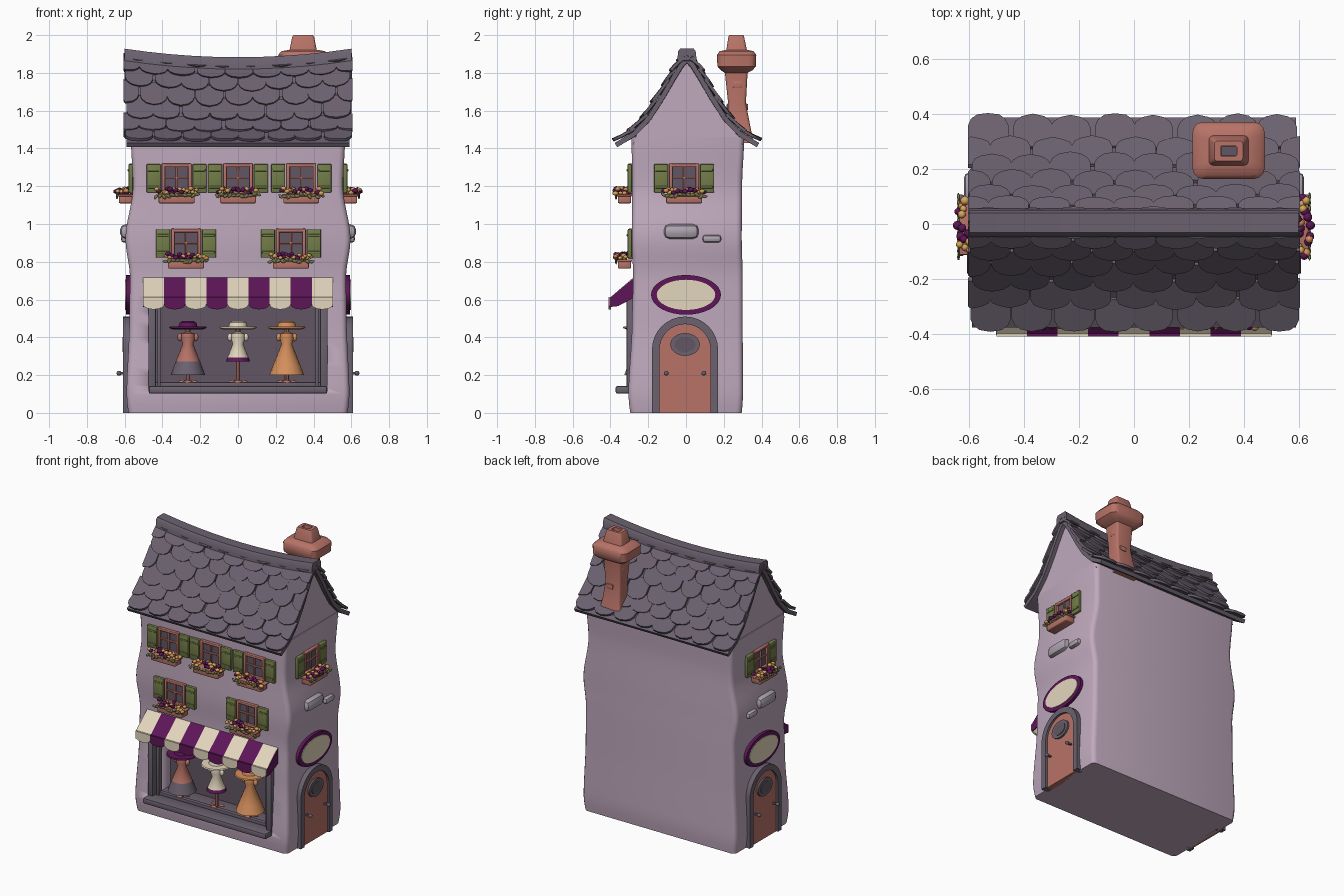
import bpy, bmesh, math, random
from mathutils import Matrix, Vector

random.seed(4)
if "Cube" in bpy.data.objects:
    bpy.data.objects.remove(bpy.data.objects["Cube"])

PALETTE = dict(lilac_wall=(190, 168, 188), slate=(106, 97, 110), brick=(182, 114, 103), olive=(114, 124, 74),
               plum=(94, 28, 88), cream=(226, 213, 188), orange=(212, 142, 92), ochre=(214, 165, 92),
               stone=(172, 162, 174), dark_interior=(98, 87, 99))
MATS = {}
for key, rgb in PALETTE.items():
    m = bpy.data.materials.new(key)
    m.use_nodes = True
    col = [(c / 255) ** 2.2 for c in rgb] + [1]
    m.diffuse_color = col
    bsdf = m.node_tree.nodes["Principled BSDF"]
    bsdf.inputs["Base Color"].default_value = col
    bsdf.inputs["Roughness"].default_value = 0.8
    MATS[key] = m

T = Matrix.Translation
SIDE = Matrix.Rotation(math.pi / 2, 4, 'Z')      # turns a front-facing part to face +x
FLIP = Matrix.Diagonal((-1, 1, 1, 1))


class Part:
    """Collects coloured pieces in one mesh object."""
    def __init__(self, name, M=Matrix()):
        self.name, self.M, self.bm, self.slots = name, M, bmesh.new(), []

    def add(self, bm, mat, M=Matrix()):
        if mat not in self.slots:
            self.slots.append(mat)
        for f in bm.faces:
            f.material_index = self.slots.index(mat)
        bm.transform(self.M @ M)
        bmesh.ops.recalc_face_normals(bm, faces=bm.faces)
        me = bpy.data.meshes.new("piece")
        bm.to_mesh(me)
        self.bm.from_mesh(me)
        bpy.data.meshes.remove(me)
        bm.free()

    def box(self, size, loc, mat, bevel=0.004):
        bm = bmesh.new()
        bmesh.ops.create_cube(bm, size=1, matrix=T(loc) @ Matrix.Diagonal((*size, 1)))
        if bevel:
            bmesh.ops.bevel(bm, geom=bm.edges[:], offset=bevel, segments=2, profile=0.5, affect='EDGES')
        self.add(bm, mat)

    def ball(self, size, loc, mat, detail=2, turn=0):
        bm = bmesh.new()
        bmesh.ops.create_icosphere(bm, subdivisions=detail, radius=1)
        self.add(bm, mat, T(loc) @ Matrix.Rotation(turn, 4, 'Y') @ Matrix.Diagonal((*size, 1)))

    def loft(self, rings, mat):
        bm = bmesh.new()
        vs = [[bm.verts.new(p) for p in r] for r in rings]
        for a, b in zip(vs, vs[1:]):
            for i in range(len(a)):
                j = (i + 1) % len(a)
                bm.faces.new((a[i], a[j], b[j], b[i]))
        bm.faces.new(vs[0])
        bm.faces.new(vs[-1])
        self.add(bm, mat)

    def slab(self, outline, y0, y1, mat):
        self.loft([[(x, y, z) for x, z in outline] for y in (y0, y1)], mat)

    def lathe(self, profile, x, y, mat, n=16):
        self.loft([[(x + r * math.cos(k * math.tau / n), y + r * math.sin(k * math.tau / n), z)
                    for k in range(n)] for r, z in profile], mat)

    def done(self, angle=40):
        me = bpy.data.meshes.new(self.name)
        self.bm.to_mesh(me)
        self.bm.free()
        for s in self.slots:
            me.materials.append(MATS[s])
        ob = bpy.data.objects.new(self.name, me)
        bpy.context.collection.objects.link(ob)
        bpy.ops.object.select_all(action='DESELECT')
        ob.select_set(True)
        bpy.context.view_layer.objects.active = ob
        bpy.ops.object.shade_smooth_by_angle(angle=math.radians(angle))
        return ob


def rrect(cx, cy, hx, hy, r, z):
    """Rounded rectangle ring at height z."""
    pts = []
    for q, (sx, sy) in enumerate(((1, 1), (-1, 1), (-1, -1), (1, -1))):
        for k in range(4):
            a = (q + k / 3) * math.pi / 2
            pts.append((cx + sx * (hx - r) + r * math.cos(a), cy + sy * (hy - r) + r * math.sin(a), z))
    return pts


def ellipse(rx, rz, cz=0, n=32):
    return [(rx * math.cos(k * math.tau / n), cz + rz * math.sin(k * math.tau / n)) for k in range(n)]


def arch(r, spring, n=16):
    return [(r, 0)] + [(r * math.cos(k * math.pi / n), spring + r * math.sin(k * math.pi / n))
                       for k in range(n + 1)] + [(-r, 0)]


def blend(table, z):
    """Smooth lookup in a table keyed by its first column."""
    for a, b in zip(table, table[1:]):
        if z <= b[0]:
            s = max(0, (z - a[0]) / (b[0] - a[0]))
            s = s * s * (3 - 2 * s)
            return [p + (q - p) * s for p, q in zip(a[1:], b[1:])]
    return list(table[-1][1:])


# Wobbly house body: height, half width, front y, back y
WALL = [(0, .58, -.295, .295), (.08, .59, -.305, .302), (.5, .575, -.285, .3), (.72, .572, -.28, .3),
        (.92, .596, -.287, .295), (1.2, .556, -.285, .297), (1.46, .567, -.288, .308)]
body = Part("house_body")
rings = []
for k in range(31):
    z = 1.46 * k / 30
    hw, yf, yb = blend(WALL, z)
    rings.append(rrect(0, (yf + yb) / 2, hw, (yb - yf) / 2, .03, z))
body.loft(rings, "lilac_wall")
body.slots.append("dark_interior")
body_ob = body.done()

# Shop window recess
cutter = Part("recess_cutter")
cutter.box((.9, .4, .46), (0, -.3, .36), "dark_interior", 0)
cut_ob = cutter.done()
cut_ob.hide_render = True
mod = body_ob.modifiers.new("recess", 'BOOLEAN')
mod.operation, mod.solver, mod.object = 'DIFFERENCE', 'EXACT', cut_ob
bpy.context.view_layer.objects.active = body_ob
bpy.ops.object.modifier_apply(modifier="recess")
bpy.data.objects.remove(cut_ob)
for p in body_ob.data.polygons:
    c = p.center
    p.material_index = int(abs(c.x) < .455 and -.26 < c.y < -.05 and .1 < c.z < .62)

# Swept roof surface: distance from ridge and height
ROOF = [(0, 1.9), (.045, 1.85), (.088, 1.78), (.142, 1.685), (.215, 1.57), (.29, 1.49), (.385, 1.432)]
RIDGE_Y = .005


def roof(side, t, x, lift=0):
    f = min(max(t, 0), .9999) * (len(ROOF) - 1)
    i = int(f)
    a, b = Vector(ROOF[i]), Vector(ROOF[i + 1])
    p, d = a.lerp(b, f - i), (b - a).normalized()
    p += Vector((-d.y, d.x)) * lift
    sag = .045 * (1 - (x / .6) ** 2) * (p.y - 1.43) / .47
    return (x, RIDGE_Y + side * p.x, p.y - sag)


def roof_ring(x, low, high, steps=12):
    ts = [k / steps for k in range(steps + 1)]
    top = [roof(-1, t, x, high) for t in reversed(ts)] + [roof(1, t, x, high) for t in ts[1:]]
    under = [roof(1, t, x, low) for t in reversed(ts[1:])] + [roof(-1, t, x, low) for t in ts[1:]]
    return top + under


xs = [k / 5 - 1 for k in range(11)]
deck = Part("roof_deck")
deck.loft([roof_ring(.59 * k, -.03, -.004) for k in xs], "slate")
deck.done()
gable = Part("gable_walls")
gable.loft([[roof(s, t / 10, x, -.02) for s, seq in ((-1, range(8, 0, -1)), (1, range(0, 9))) for t in seq]
            + [(x, .3, 1.42), (x, -.28, 1.42)] for x in (.562 * k for k in xs)], "lilac_wall")
gable.done()

# Overlapping rounded shingles, staggered by row
ROWS, PER_ROW = 7, 8
TONGUE = [(-.49, 0), (.49, 0), (.49, .62), (.42, .8), (.27, .93), (0, 1), (-.27, .93), (-.42, .8), (-.49, .62)]
for side, label in ((-1, "front"), (1, "back")):
    tiles = Part(label + "_shingles")
    for row in range(ROWS):
        w = 1.2 / PER_ROW
        for k in range(PER_ROW + row % 2):
            cx = -.6 + w * (k + .5 - .5 * (row % 2)) + random.uniform(-.008, .008)
            end = (row + 1) / ROWS + random.uniform(-.012, .008)
            ln = 1.45 / ROWS
            tilt = .014 + random.uniform(0, .006)
            tiles.loft([[roof(side, end - ln + b * ln, max(-.605, min(.605, cx + a * w)), h + tilt * b)
                         for a, b in TONGUE] for h in (-.008, .008)], "slate")
    tiles.done(30)

cap = Part("ridge_cap")
cap.loft([[(.6 * k, RIDGE_Y + y, z - .045 * (1 - k * k)) for y, z in
           ((-.052, 1.865), (-.046, 1.915), (-.036, 1.928), (.036, 1.928), (.046, 1.915), (.052, 1.865))]
          for k in xs], "slate")
cap.done()

# Chimney: height, centre y, half sizes, corner radius
STACK = [(1.43, .29, .085, .068, .015), (1.52, .282, .068, .058, .015), (1.64, .27, .058, .047, .015),
         (1.8, .266, .066, .06, .015), (1.815, .268, .105, .085, .03), (1.835, .268, .13, .102, .04),
         (1.895, .268, .132, .104, .04), (1.915, .268, .115, .09, .04), (1.922, .268, .072, .054, .015),
         (1.99, .266, .058, .042, .012), (2, .266, .052, .037, .012), (2, .266, .03, .02, .008),
         (1.94, .266, .03, .02, .008)]
chim = Part("chimney")
chim.loft([rrect(.345, cy, hx, hy, r, z) for z, cy, hx, hy, r in STACK], "brick")
chim.box((.13, .055, .045), (.345, .275, 1.74), "brick", .008)
chim.box((.05, .115, .035), (.36, .272, 1.62), "brick", .008)
chim.box((.056, .036, .006), (.345, .266, 1.943), "dark_interior", 0)
chim.done()


# Shuttered windows with flower boxes
def window(name, M):
    p = Part(name, M)
    p.box((.15, .008, .15), (0, -.002, 0), "dark_interior", 0)
    for s in (-1, 1):
        p.box((.018, .025, .16), (s * .07, -.008, 0), "brick")
        p.box((.158, .025, .018), (0, -.008, s * .07), "brick")
        p.box((.074, .022, .15), (s * .122, -.012, .002), "olive")
        for k in (-1, 1):
            p.box((.06, .006, .012), (s * .122, -.025, k * .045), "olive", .002)
    p.box((.01, .016, .14), (0, -.008, 0), "brick", .002)
    p.box((.14, .016, .01), (0, -.008, .005), "brick", .002)
    p.box((.19, .07, .045), (0, -.04, -.108), "brick", .006)
    p.box((.205, .08, .012), (0, -.04, -.088), "brick")
    for k in range(11):
        x = -.11 + .022 * k
        p.ball((.017, .006, .009), (x, -.084, -.088 + random.uniform(-.01, .008)), "olive", 1,
               random.uniform(-1, 1))
    for k in range(22):
        x = -.105 + .01 * k
        shade = "plum" if abs(x) < .035 and k % 3 else random.choice(("ochre", "orange", "ochre", "plum"))
        r = random.uniform(.013, .019)
        p.ball((r, r, r * .75), (x, random.uniform(-.088, -.025), -.066 + random.uniform(-.012, .014)), shade, 1)
    p.done(50)


for i, (x, z) in enumerate(((-.325, 1.24), (0, 1.24), (.335, 1.24), (-.275, .895), (.28, .895))):
    window("front_window_%d" % (i + 1), T((x, -.286, z)))

# Striped awning with scalloped valance
awn = Part("awning")
N = 9
w = 1.004 / N
for i in range(N):
    x0, c = -.502 + i * w, ("plum" if i % 2 else "cream")
    awn.loft([[(x, y, z) for y, z in ((-.275, .72), (-.4, .612), (-.4, .595), (-.275, .7))]
              for x in (x0, x0 + w)], c)
    scallop = [(x0 + w / 2 - w / 2 * math.cos(k * math.pi / 10), .575 - .027 * math.sin(k * math.pi / 10))
               for k in range(11)]
    awn.slab([(x0, .613)] + scallop + [(x0 + w, .613)], -.41, -.398, c)
for s in (-1, 1):
    awn.loft([[(s * x, y, z) for y, z in ((-.275, .715), (-.405, .607), (-.405, .56), (-.36, .565), (-.275, .61))]
              for x in (.498, .504)], "plum")
awn.done(30)

# Shop front frame and sill
shop = Part("shop_frame")
for s in (-1, 1):
    shop.box((.04, .05, .5), (s * .455, -.29, .36), "slate", .008)
    shop.box((.018, .04, .45), (s * .418, -.265, .36), "slate")
shop.box((.95, .05, .04), (0, -.29, .59), "slate", .008)
shop.box((.945, .11, .04), (0, -.318, .122), "slate", .01)
shop.box((.88, .03, .025), (0, -.26, .15), "slate")
shop.done()

# Dressed mannequins
for name, x, hem, top, trim, hat, r, z0 in (("left", -.265, "slate", "brick", .272, "plum", .092, .2),
                                            ("middle", 0, "plum", "cream", .292, "cream", .064, .272),
                                            ("right", .258, "orange", "orange", .25, "orange", .092, .2)):
    p, y = Part(name + "_mannequin"), -.235
    mid = r - (r - .03) * (trim - z0) / (.365 - z0)
    p.lathe([(r, z0), (mid, trim)], x, y, hem)
    p.lathe([(mid, trim), (.028, .365), (.038, .395), (.034, .42), (.012, .428)], x, y, top)
    p.lathe([(.011, .15), (.011, z0 + .02)], x, y, "brick", 8)
    p.lathe([(.011, .42), (.014, .45)], x, y, "brick", 8)
    for k in range(3):
        a = k * math.tau / 3 + .5
        p.ball((.026, .009, .009), (x + .03 * math.cos(a), y + .03 * math.sin(a), .165), "brick")
    for s in (-1, 1):
        p.ball((.014, .016, .022), (x + s * .042, y, .4), top)
    p.lathe([(.08, .442), (.1, .45), (.095, .457), (.05, .458), (.044, .478), (.028, .487)], x, y, hat, 24)
    p.done()

# Both side walls: window, stones, oval sign and arched door
for side, M in (("left", SIDE), ("right", FLIP @ SIDE)):
    window(side + "_side_window", M @ T((-.01, -.556, 1.24)))
    st = Part(side + "_wall_stones", M)
    st.box((.185, .07, .078), (-.025, -.59, .96), "stone", .03)
    st.box((.1, .06, .042), (.137, -.59, .922), "stone", .018)
    st.done()
    sign = Part(side + "_oval_sign", M @ T((0, -.57, .625)))
    sign.slab(ellipse(.185, .105), .02, -.024, "plum")
    sign.slab(ellipse(.155, .08), 0, -.028, "cream")
    sign.done()
    door = Part(side + "_door", M @ T((-.005, -.575, 0)))
    door.loft([[(a[0], .02, a[1]), (a[0], -.034, a[1]), (b[0], -.034, b[1]), (b[0], .02, b[1])]
               for a, b in zip(arch(.175, .335), arch(.135, .335))], "slate")
    door.slab(arch(.138, .335), .02, -.02, "brick")
    door.slab(ellipse(.078, .06, .362), -.01, -.032, "slate")
    door.slab(ellipse(.055, .04, .362), -.01, -.036, "dark_interior")
    for s in (-1, 1):
        door.box((.012, .03, .012), (s * .1, -.035, .21), "slate", .002)
        door.ball((.013, .013, .013), (s * .1, -.055, .21), "slate")
    door.done()
